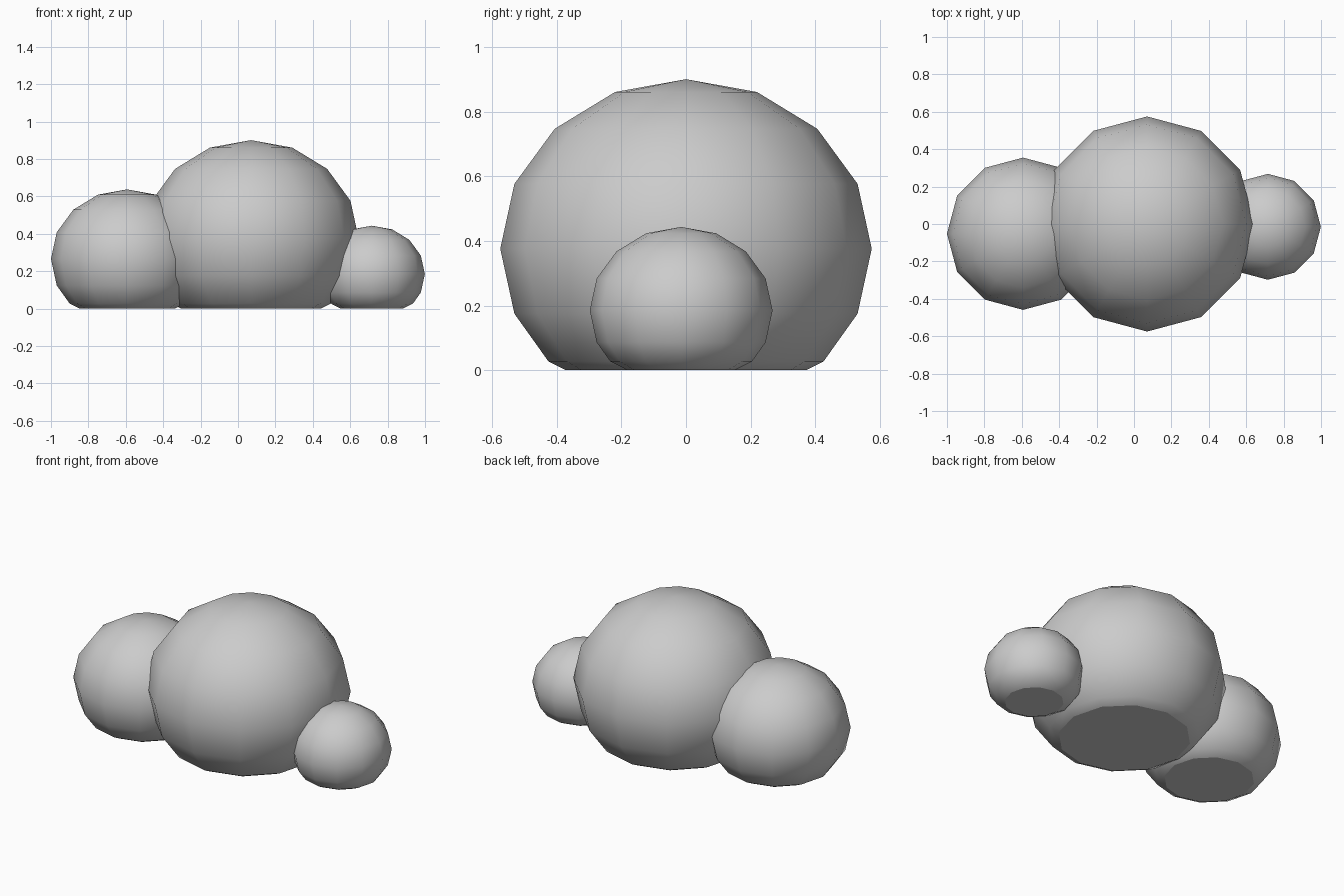
import bpy
import bmesh
from mathutils import Matrix

default = bpy.data.objects.get("Cube")
if default:
    bpy.data.objects.remove(default, do_unlink=True)

# Single neutral grey
GREY = (0.6, 0.6, 0.6, 1.0)
stone = bpy.data.materials.new("neutral_grey")
stone.use_nodes = True
stone.diffuse_color = GREY
stone.node_tree.nodes["Principled BSDF"].inputs["Base Color"].default_value = GREY

SQUASH = 0.913   # height of each mound relative to its width
CHAMFER = 0.033  # softened rim around the flat base


def mound(name, x, y, radius):
    """Squashed low-poly sphere with a flat, chamfered base on the ground."""
    height = radius * SQUASH
    centre_z = height * 0.716
    bm = bmesh.new()
    bmesh.ops.create_uvsphere(bm, u_segments=12, v_segments=8, radius=1.0)
    bmesh.ops.transform(bm, matrix=Matrix.Diagonal((radius, radius, height, 1)), verts=bm.verts)

    # Remove the underside and settle the lowest ring on the ground
    low = [v for v in bm.verts if v.co.z < -0.8 * height]
    bmesh.ops.delete(bm, geom=low, context="VERTS")
    for v in bm.verts:
        v.co.z = max(v.co.z + centre_z, 0.0)
        if v.co.z < 0.02 * radius:
            v.co.z = 0.0

    # Close the base and chamfer its rim
    rim = [e for e in bm.edges if e.is_boundary]
    bmesh.ops.contextual_create(bm, geom=rim)
    bmesh.ops.bevel(bm, geom=rim, offset=CHAMFER, offset_type="OFFSET",
                    segments=1, profile=0.5, affect="EDGES")
    bmesh.ops.recalc_face_normals(bm, faces=bm.faces)

    # Smooth dome, crisp base
    for f in bm.faces:
        f.smooth = True
        if f.normal.z < -0.99:
            for e in f.edges:
                e.smooth = False

    mesh = bpy.data.meshes.new(name)
    bm.to_mesh(mesh)
    bm.free()
    mesh.materials.append(stone)
    obj = bpy.data.objects.new(name, mesh)
    obj.location = (x, y, 0)
    bpy.context.collection.objects.link(obj)
    return obj


mound("large_middle_mound", 0.07, 0.0, 0.575)
mound("medium_side_mound", -0.593, -0.052, 0.407)
mound("small_side_mound", 0.716, -0.015, 0.283)
